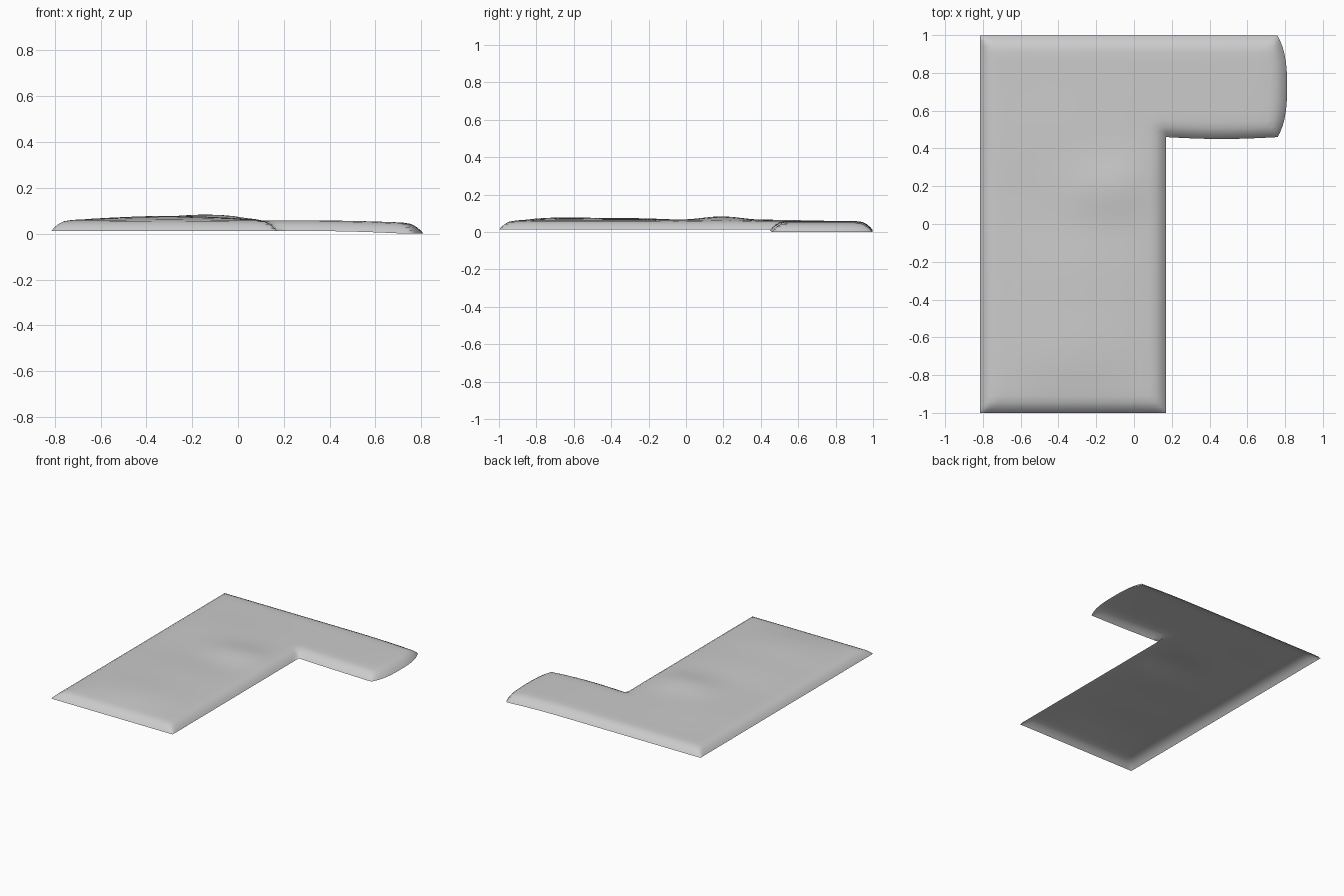
import bpy
import bmesh
import math

cube = bpy.data.objects.get("Cube")
if cube:
    bpy.data.objects.remove(cube, do_unlink=True)

# Outline of the L-shaped cover
LEFT, INNER_X, TIP = -0.815, 0.17, 0.81
FRONT, INNER_Y, BACK = -1.0, 0.46, 0.997
RIM = (0, 0.012, 0.03, 0.055, 0.09)


def spaced(a, b, start_rim, end_rim, step=0.05):
    """Coordinates from a to b, closer together at the rims."""
    lo = [a + r for r in RIM] if start_rim else [a]
    hi = [b - r for r in reversed(RIM)] if end_rim else [b]
    n = max(1, round((hi[0] - lo[-1]) / step))
    mid = [lo[-1] + (hi[0] - lo[-1]) * i / n for i in range(1, n)]
    return lo + mid + hi


def bump(x, y, cx, cy, sx, sy, height):
    return height * math.exp(-((x - cx) / sx) ** 2 - ((y - cy) / sy) ** 2)


def height(x, y):
    """Rounded rim rising to a soft, slightly lumpy top."""
    inner = max(INNER_X - x, y - INNER_Y)
    d = max(0, min(x - LEFT, y - FRONT, BACK - y, TIP - x, inner))
    t = min(d / 0.09, 1)
    z = 0.012 + 0.046 * (1 - (1 - t) ** 2.5)
    # Padding swells towards the middle
    swell = (bump(x, y, -0.13, 0.19, 0.24, 0.15, 0.024)
             + bump(x, y, -0.3, -0.66, 0.36, 0.25, 0.019)
             + bump(x, y, -0.3, -0.25, 0.36, 0.25, 0.014)
             + bump(x, y, -0.4, 0.45, 0.3, 0.25, 0.007))
    z += swell * min(d / 0.2, 1)
    # The arm hangs a little lower at its tip
    droop = min(max((x - 0.3) / 0.48, 0), 1)
    return z - 0.012 * droop ** 2


def place(x, y):
    """Bow the tip of the arm outward."""
    px, py = x, y
    if x > INNER_X:
        t = abs((y - 0.728) / 0.269)
        px = INNER_X + (x - INNER_X) * (1 - 0.078 * t ** 3)
        py -= 0.01 * math.sin(math.pi * (x - INNER_X) / 0.64) * (BACK - y) / 0.54
    return px, py, height(x, y)


# Open sheet made from a rim-refined grid
xs = spaced(LEFT, INNER_X, True, True) + spaced(INNER_X, TIP, False, True)[1:]
ys = spaced(FRONT, INNER_Y, True, False) + spaced(INNER_Y, BACK, True, True)[1:]
bm = bmesh.new()
grid = {}
for i, x in enumerate(xs):
    for j, y in enumerate(ys):
        if x <= INNER_X + 1e-6 or y >= INNER_Y - 1e-6:
            grid[i, j] = bm.verts.new(place(x, y))
for i, j in grid:
    corners = [(i, j), (i + 1, j), (i + 1, j + 1), (i, j + 1)]
    if all(c in grid for c in corners):
        bm.faces.new([grid[c] for c in corners]).smooth = True

mesh = bpy.data.meshes.new("padded_cover")
bm.to_mesh(mesh)
bm.free()
cover = bpy.data.objects.new("padded_cover", mesh)
bpy.context.collection.objects.link(cover)

# Plain light grey cloth
cloth = bpy.data.materials.new("light_grey_cloth")
cloth.use_nodes = True
colour = (0.6, 0.6, 0.6, 1)
cloth.diffuse_color = colour
bsdf = cloth.node_tree.nodes["Principled BSDF"]
bsdf.inputs["Base Color"].default_value = colour
bsdf.inputs["Roughness"].default_value = 0.8
mesh.materials.append(cloth)
